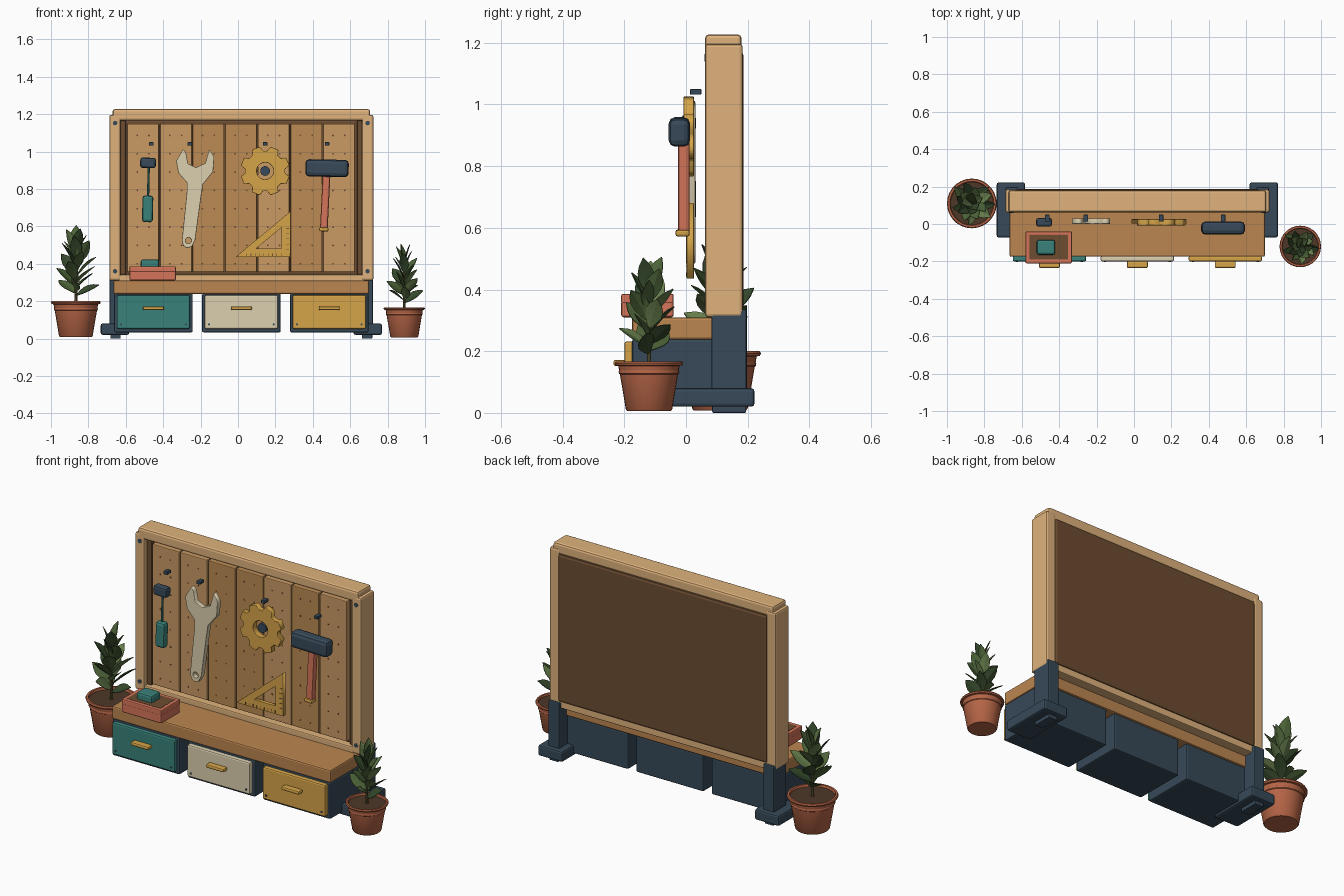
import bpy, bmesh, math, random
from mathutils import Vector, Matrix

if "Cube" in bpy.data.objects:
    bpy.data.objects.remove(bpy.data.objects["Cube"])

random.seed(4)
CX = 0.018  # centre line of the bench


def mat(name, hexcol):
    lin = [min(1, 1.2 * (int(hexcol[i:i + 2], 16) / 255) ** 2.2) for i in (0, 2, 4)]
    m = bpy.data.materials.new(name)
    m.diffuse_color = (*lin, 1)
    m.use_nodes = True
    m.node_tree.nodes["Principled BSDF"].inputs["Base Color"].default_value = m.diffuse_color
    return m


OAK, PLANK, BENCH = mat("oak", "CDA372"), mat("plank", "B88C5C"), mat("bench", "AC7A4B")
PLANK2, BACK = mat("plank_dark", "AC7F4E"), mat("dark_wood", "644830")
STEEL, TEAL, CREAM = mat("dark_steel", "354552"), mat("teal", "37766F"), mat("cream", "CABEA0")
GOLD, CORAL, CLAY = mat("gold", "C49644"), mat("coral", "C46B53"), mat("clay", "A65D42")
SOIL, STEM = mat("soil", "483528"), mat("stem", "5A5235")
LEAVES = [mat("leaf_dark", "34452C"), mat("leaf_mid", "475B36"), mat("leaf_light", "5E7347")]


def finish(name, bm, m, bevel=0.0):
    me = bpy.data.meshes.new(name)
    bm.to_mesh(me)
    bm.free()
    ob = bpy.data.objects.new(name, me)
    bpy.context.collection.objects.link(ob)
    me.materials.append(m)
    if bevel:
        b = ob.modifiers.new("bevel", 'BEVEL')
        b.width, b.segments, b.limit_method = bevel, 2, 'ANGLE'
    return ob


def smooth(ob, angle=35):
    bpy.ops.object.select_all(action='DESELECT')
    ob.select_set(True)
    bpy.context.view_layer.objects.active = ob
    bpy.ops.object.shade_smooth_by_angle(angle=math.radians(angle))


def box(name, x, y, z, m, bevel=0.006, tilt=0):
    """Box from (min, max) ranges, optionally tilted in the front plane."""
    lo, hi = Vector((x[0], y[0], z[0])), Vector((x[1], y[1], z[1]))
    bm = bmesh.new()
    bmesh.ops.create_cube(bm, size=1)
    bmesh.ops.scale(bm, vec=hi - lo, verts=bm.verts)
    ob = finish(name, bm, m, bevel)
    ob.location = (lo + hi) / 2
    ob.rotation_euler.y = tilt
    return ob


def rod(name, a, b, r1, m, r2=None, n=16):
    a, b = Vector(a), Vector(b)
    bm = bmesh.new()
    bmesh.ops.create_cone(bm, cap_ends=True, segments=n, radius1=r1, radius2=r1 if r2 is None else r2, depth=(b - a).length)
    bm.transform(Matrix.Translation((a + b) / 2) @ (b - a).to_track_quat('Z', 'Y').to_matrix().to_4x4())
    ob = finish(name, bm, m)
    smooth(ob)
    return ob


def plate(name, loops, y, m, bevel=0.003):
    """Flat part cut from front-view outlines (x, z); extra loops are holes."""
    cu = bpy.data.curves.new(name, 'CURVE')
    cu.dimensions, cu.fill_mode = '2D', 'BOTH'
    cu.extrude, cu.bevel_depth, cu.offset = (y[1] - y[0]) / 2 - bevel, bevel, -bevel
    for pts in loops:
        s = cu.splines.new('POLY')
        s.points.add(len(pts) - 1)
        for p, (px, pz) in zip(s.points, pts):
            p.co = (px, pz, 0, 1)
        s.use_cyclic_u = True
    ob = bpy.data.objects.new(name, cu)
    bpy.context.collection.objects.link(ob)
    ob.location = (0.003, sum(y) / 2, 0)
    ob.rotation_euler.x = math.pi / 2
    cu.materials.append(m)
    bpy.ops.object.select_all(action='DESELECT')
    ob.select_set(True)
    bpy.context.view_layer.objects.active = ob
    bpy.ops.object.convert(target='MESH')


def ring(x, z, r, n=20):
    return [(x + r * math.cos(2 * math.pi * i / n), z + r * math.sin(2 * math.pi * i / n)) for i in range(n)]


# frame and board
box("top_rail", (-0.67, 0.706), (0.062, 0.18), (1.165, 1.227), OAK, 0.012)
box("bottom_rail", (-0.64, 0.676), (0.068, 0.18), (0.30, 0.342), OAK)
box("backboard", (-0.635, 0.671), (0.105, 0.187), (0.335, 1.172), BACK, 0.014)
for i in range(7):
    x0 = -0.594 + i * 0.1745
    box("plank", (x0 + 0.003, x0 + 0.171), (0.078, 0.11), (0.356, 1.147), PLANK2 if i in (2, 3, 5) else PLANK, 0.004)
    for col in (0.055, 0.118):
        for k in range(8):
            rod("peg_hole", (x0 + col, 0.077, 0.40 + k * 0.098), (x0 + col, 0.08, 0.40 + k * 0.098), 0.005, BACK, n=8)

# mirrored side parts: posts, screws, legs and feet
for s in (-1, 1):
    def span(a, b):
        return sorted((CX + s * a, CX + s * b))
    box("frame_post", span(0.646, 0.706), (0.062, 0.184), (0.31, 1.196), OAK, 0.01)
    box("inner_trim", span(0.618, 0.648), (0.085, 0.12), (0.342, 1.165), BACK)
    for z in (1.152, 0.36):
        rod("screw", (CX + s * 0.675, 0.06, z), (CX + s * 0.675, 0.075, z), 0.012, STEEL, n=12)
    box("leg", span(0.637, 0.704), (0.082, 0.197), (0.03, 0.335), STEEL)
    box("foot", span(0.60, 0.752), (-0.072, 0.222), (0.02, 0.08), STEEL, 0.01)
    box("foot_pad", span(0.645, 0.70), (0.085, 0.195), (0, 0.025), STEEL, 0.004)

# bench and drawers
box("bench_top", (-0.665, 0.70), (-0.175, 0.128), (0.238, 0.31), BENCH, 0.008)
for i, m in enumerate((TEAL, CREAM, GOLD)):
    x = CX + (i - 1) * 0.47
    box("drawer_case", (x - 0.21, x + 0.21), (-0.175, 0.12), (0.033, 0.24), STEEL, 0.008)
    box("drawer_front", (x - 0.196, x + 0.196), (-0.2, -0.17), (0.052, 0.232), m, 0.008)
    box("drawer_handle", (x - 0.056, x + 0.056), (-0.235, -0.198), (0.152, 0.172), GOLD, 0.007)
    for s in (-1, 1):
        rod("drawer_pin", (x + s * 0.173, -0.203, 0.076), (x + s * 0.173, -0.195, 0.076), 0.006, STEEL, n=8)

# tray with block
tx, ty = (-0.58, -0.332), (-0.21, -0.04)
box("tray", tx, ty, (0.31, 0.365), CORAL, 0.008)
for s in (0, 1):
    box("tray_side", (tx[s] - 0.022 * s, tx[s] + 0.022 * (1 - s)), ty, (0.355, 0.386), CORAL, 0.005)
    box("tray_end", tx, (ty[s] - 0.022 * s, ty[s] + 0.022 * (1 - s)), (0.355, 0.386), CORAL, 0.005)
box("tray_liner", (-0.56, -0.352), (-0.19, -0.06), (0.36, 0.386), BACK, 0)
box("tray_block", (-0.52, -0.422), (-0.165, -0.085), (0.375, 0.424), TEAL, 0.012)

# hanging pegs
for x in (-0.464, -0.258, 0.145, 0.476):
    box("peg", (x - 0.012, x + 0.012), (0.013, 0.05), (1.032, 1.05), STEEL, 0.003)

# small mallet driver
box("driver_head", (-0.523, -0.439), (-0.014, 0.032), (0.912, 0.967), STEEL, 0.012, 0.03)
rod("driver_shaft", (-0.477, 0.01, 0.92), (-0.481, 0.01, 0.755), 0.006, TEAL, n=10)
box("driver_grip", (-0.512, -0.454), (-0.012, 0.032), (0.622, 0.765), TEAL, 0.014, 0.02)

# wrench
plate("wrench", [[(-0.334, 0.95), (-0.297, 1.012), (-0.281, 0.995), (-0.27, 0.935), (-0.228, 0.915),
                  (-0.178, 0.938), (-0.157, 1.012), (-0.13, 0.972), (-0.136, 0.892), (-0.19, 0.825), (-0.2, 0.76),
                  (-0.232, 0.525), (-0.25, 0.491), (-0.276, 0.484), (-0.296, 0.496), (-0.303, 0.525),
                  (-0.277, 0.78), (-0.277, 0.835), (-0.322, 0.885)],
                 ring(-0.268, 0.524, 0.016, 12)], (0.0, 0.03), CREAM)

# gear
gx, gz, teeth = 0.142, 0.896, []
for i in range(8):
    for da, r in ((-0.29, 0.108), (-0.17, 0.133), (0.17, 0.133), (0.29, 0.108)):
        a = i * math.pi / 4 + math.pi / 8 + da
        teeth.append((gx + r * math.cos(a), gz + r * math.sin(a)))
plate("gear", [teeth, ring(gx, gz, 0.045)], (-0.008, 0.026), GOLD)
rod("gear_hub", (gx + 0.003, 0.005, gz), (gx + 0.003, 0.025, gz), 0.026, STEEL, n=20)

# set square with ruled marks
plate("set_square", [[(-0.016, 0.436), (0.277, 0.436), (0.277, 0.68)],
                     [(0.095, 0.482), (0.23, 0.482), (0.23, 0.594)]], (0.002, 0.026), GOLD, 0.002)
for i in range(9):
    x = 0.045 + i * 0.023
    box("ruler_mark", (x, x + 0.003), (0.0, 0.004), (0.442, 0.455), BACK, 0)
for i in range(5):
    z = 0.475 + i * 0.028
    box("ruler_mark", (0.26, 0.274), (0.0, 0.004), (z, z + 0.003), BACK, 0)

# hammer
box("hammer_head", (0.36, 0.592), (-0.056, 0.013), (0.865, 0.957), STEEL, 0.02, 0.02)
box("hammer_handle", (0.446, 0.487), (-0.026, 0.012), (0.585, 0.89), CORAL, 0.01, 0.05)
box("hammer_end_cap", (0.434, 0.483), (-0.034, 0.012), (0.573, 0.594), GOLD, 0.007, 0.05)


# potted plants
def leaf(name, base, yaw, pitch, roll, length, width, m):
    bm = bmesh.new()
    rows = []
    for i, w in enumerate((0.08, 0.6, 0.96, 0.98, 0.66, 0.03)):
        t = i / 5
        mid = Vector((length * t, 0, -0.10 * length * t * t))
        side, up = width / 2 * w, 0.22 * width / 2 * w
        rows.append([bm.verts.new(mid + Vector((0, k * side, abs(k) * up))) for k in (-1, 0, 1)])
    for a, b in zip(rows, rows[1:]):
        for k in (0, 1):
            bm.faces.new((a[k], b[k], b[k + 1], a[k + 1]))
    turn = Matrix.Rotation(yaw, 4, 'Z') @ Matrix.Rotation(-pitch, 4, 'Y') @ Matrix.Rotation(roll, 4, 'X')
    bm.transform(Matrix.Translation(base) @ turn)
    ob = finish(name, bm, m)
    ob.modifiers.new("thickness", 'SOLIDIFY').thickness = 0.003


def plant(x, y, k):
    bm = bmesh.new()
    prof = [(0, 0.008), (0.085, 0.008), (0.09, 0.014), (0.113, 0.15), (0.117, 0.153), (0.118, 0.16), (0.116, 0.164),
            (0.119, 0.183), (0.13, 0.185), (0.133, 0.193), (0.129, 0.2), (0.118, 0.2), (0.113, 0.18)]
    vs = [bm.verts.new((r * k, 0, z * k)) for r, z in prof]
    es = [bm.edges.new(p) for p in zip(vs, vs[1:])]
    bmesh.ops.spin(bm, geom=vs + es, axis=(0, 0, 1), cent=(0, 0, 0), angle=2 * math.pi, steps=28)
    bmesh.ops.remove_doubles(bm, verts=bm.verts, dist=1e-5)
    bmesh.ops.recalc_face_normals(bm, faces=bm.faces)
    pot = finish("plant_pot", bm, CLAY)
    pot.location = (x, y, 0)
    smooth(pot)
    rod("soil", (x, y, 0.15 * k), (x, y, 0.187 * k), 0.112 * k, SOIL, 0.115 * k, 28)
    rod("plant_stem", (x, y, 0.17 * k), (x, y, 0.5 * k), 0.009 * k, STEM, 0.004 * k, 8)
    n = 20
    for i in range(n):
        t = i / (n - 1)
        leaf("leaf", Vector((x, y, k * (0.23 + 0.24 * t))), i * 2.4 + random.uniform(-0.2, 0.2),
             math.radians(34 + 42 * t + random.uniform(-5, 5)), random.choice((-1, 1)) * random.uniform(0.2, 0.9),
             k * random.uniform(0.135, 0.155), k * random.uniform(0.062, 0.074), LEAVES[i % 3])


plant(-0.867, 0.11, 1.0)
plant(0.889, -0.12, 0.835)
